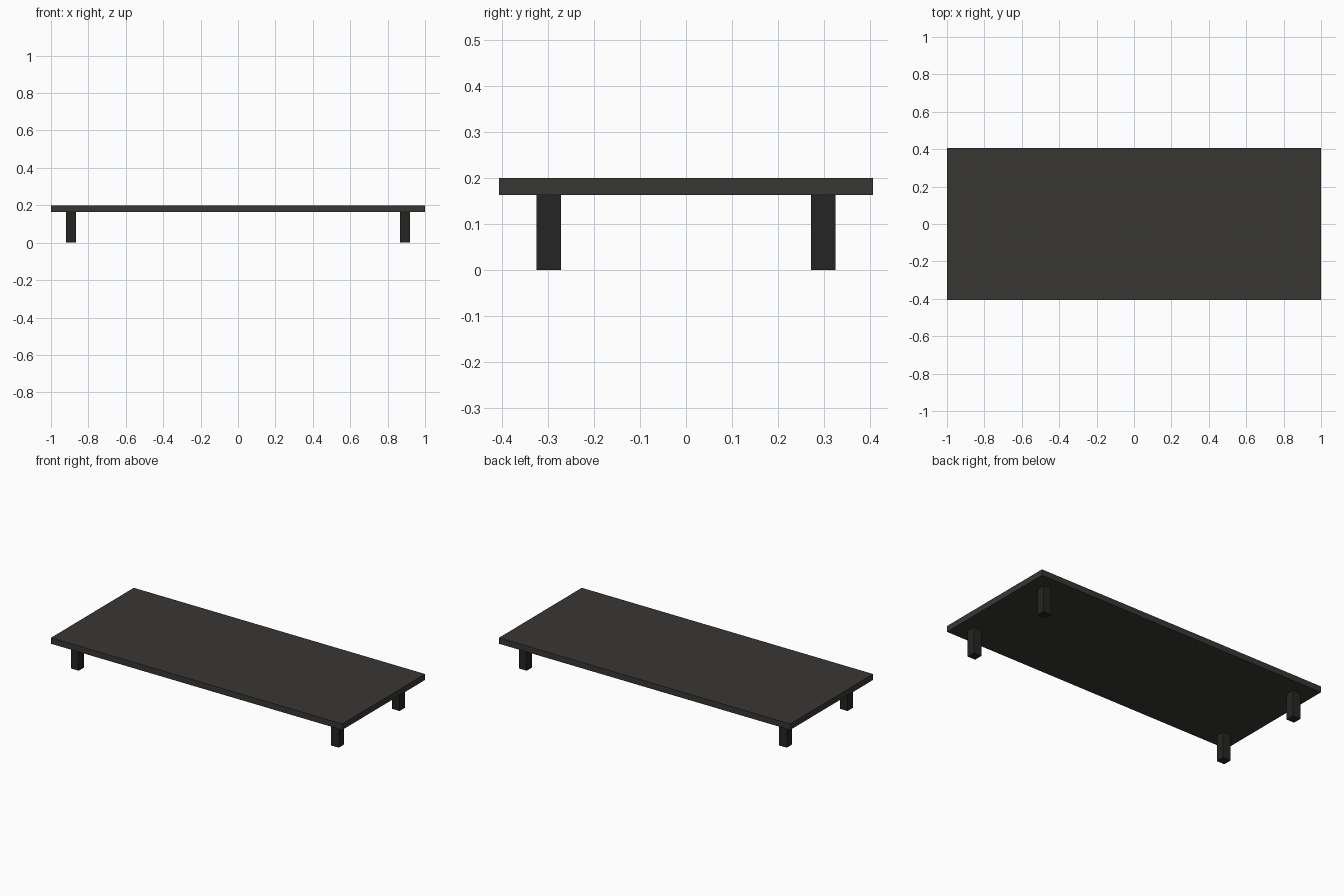
import bpy

if "Cube" in bpy.data.objects:
    bpy.data.objects.remove(bpy.data.objects["Cube"])


def material(name, color):
    m = bpy.data.materials.new(name)
    m.diffuse_color = (*color, 1)
    m.use_nodes = True
    m.node_tree.nodes["Principled BSDF"].inputs["Base Color"].default_value = m.diffuse_color
    return m


def box(name, center, size, mat):
    bpy.ops.mesh.primitive_cube_add(size=1, location=center)
    ob = bpy.context.object
    ob.name = name
    ob.scale = size
    bpy.ops.object.transform_apply(location=False, rotation=False, scale=True)
    ob.data.materials.append(mat)
    return ob


top_mat = material("dark_top", (0.04, 0.038, 0.034))
leg_mat = material("darker_legs", (0.018, 0.018, 0.016))

HEIGHT, THICK = 0.2, 0.037
LEG_H = HEIGHT - THICK

# Flat table top
box("table_top", (0, 0, HEIGHT - THICK / 2), (2, 0.812, THICK), top_mat)

# Four square legs, inset from the corners
for side, sx in (("left", -1), ("right", 1)):
    for end, sy in (("front", -1), ("back", 1)):
        box(f"{end}_{side}_leg", (sx * 0.893, sy * 0.298, LEG_H / 2),
            (0.053, 0.053, LEG_H), leg_mat)
